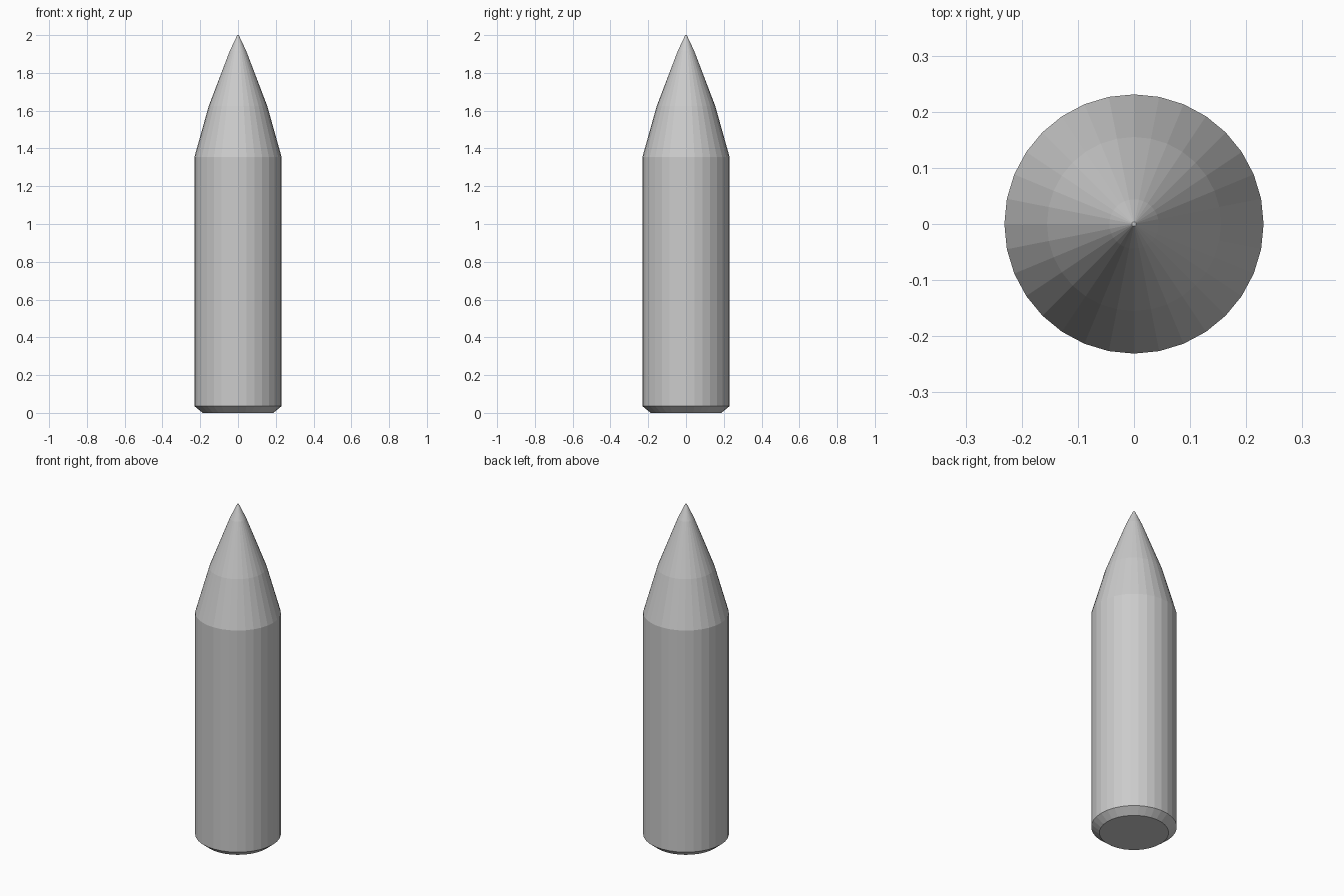
import bpy
import bmesh
from math import cos, sin, tau

if "Cube" in bpy.data.objects:
    bpy.data.objects.remove(bpy.data.objects["Cube"])

SIDES = 32

# Profile as (radius, height): chamfered base, straight body, faceted pointed nose
PROFILE = [(0.187, 0.0), (0.231, 0.036), (0.231, 1.354),
           (0.155, 1.624), (0.044, 1.915), (0.004, 2.0)]


def lathe(name, profile, sides):
    bm = bmesh.new()
    rings = [[bm.verts.new((r * cos(tau * i / sides), r * sin(tau * i / sides), z))
              for i in range(sides)] for r, z in profile]
    # Side walls
    for low, high in zip(rings, rings[1:]):
        for i in range(sides):
            j = (i + 1) % sides
            bm.faces.new((low[i], low[j], high[j], high[i]))
    # Flat end caps
    bm.faces.new(rings[0][::-1])
    bm.faces.new(rings[-1])
    mesh = bpy.data.meshes.new(name)
    bm.to_mesh(mesh)
    bm.free()
    obj = bpy.data.objects.new(name, mesh)
    bpy.context.collection.objects.link(obj)
    return obj


# Pointed cylindrical body
lathe("pointed_body", PROFILE, SIDES)
